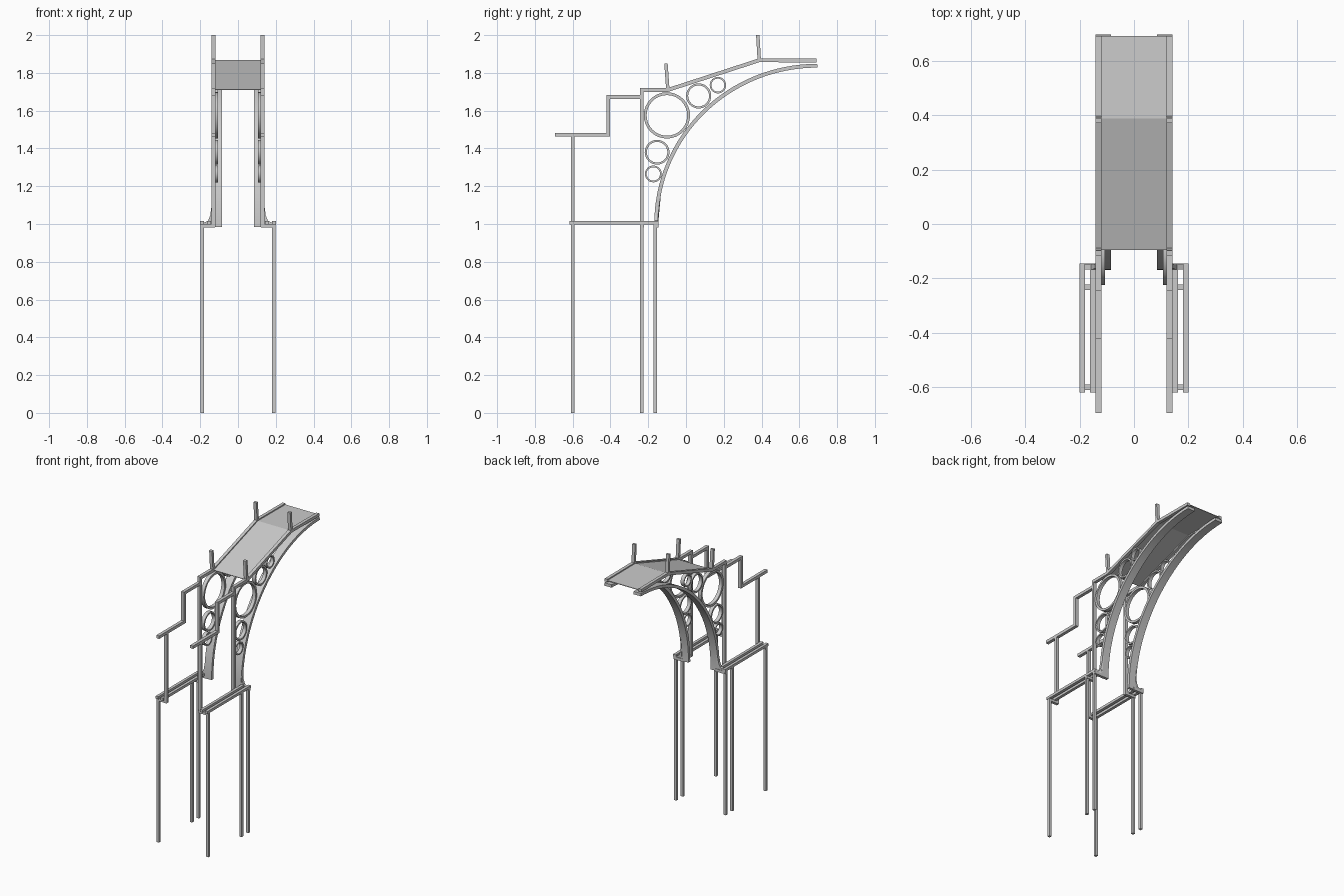
import bpy, bmesh, math
from mathutils import Vector

if "Cube" in bpy.data.objects:
    bpy.data.objects.remove(bpy.data.objects["Cube"])


def finish(bm, name, mirror=True, smooth=False):
    bmesh.ops.recalc_face_normals(bm, faces=bm.faces[:])
    me = bpy.data.meshes.new(name)
    bm.to_mesh(me)
    bm.free()
    ob = bpy.data.objects.new(name, me)
    bpy.context.collection.objects.link(ob)
    if mirror:
        ob.modifiers.new("mirror", 'MIRROR').use_mirror_merge = False
    if smooth:
        bpy.ops.object.select_all(action='DESELECT')
        ob.select_set(True)
        bpy.context.view_layer.objects.active = ob
        bpy.ops.object.shade_smooth_by_angle(angle=math.radians(30))
    return ob


def strip(name, path, t, x0, x1, closed=False, mirror=True, smooth=False):
    """Sweep a rectangle (x0..x1 wide, t thick) along a mitred path of (y, z) points."""
    pts = [Vector(p) for p in path]
    n = len(pts)
    bm = bmesh.new()
    rings = []
    for i, p in enumerate(pts):
        a = (p - pts[i - 1]).normalized() if closed or i > 0 else None
        b = (pts[(i + 1) % n] - p).normalized() if closed or i < n - 1 else None
        a, b = a or b, b or a
        d = (a + b).normalized()
        nrm = Vector((-d.y, d.x)) * (t / 2 / max(d.dot(a), 0.3))
        q, r = p + nrm, p - nrm
        rings.append([bm.verts.new(c) for c in
                      ((x0, *q), (x1, *q), (x1, *r), (x0, *r))])
    for i in range(n if closed else n - 1):
        r, s = rings[i], rings[(i + 1) % n]
        for k in range(4):
            bm.faces.new((r[k], r[(k + 1) % 4], s[(k + 1) % 4], s[k]))
    if not closed:
        bm.faces.new(rings[0])
        bm.faces.new(rings[-1])
    return finish(bm, name, mirror, smooth)


def box(name, x, y, z):
    bm = bmesh.new()
    bmesh.ops.create_cube(bm, size=1)
    for v in bm.verts:
        v.co = [(lo + hi) / 2 + c * (hi - lo) for c, (lo, hi) in zip(v.co, (x, y, z))]
    return finish(bm, name)


RAIL = (0.119, 0.141)

# Tall lower legs and cross beams that carry the upper frame
for i, y in enumerate((-0.60, -0.235, -0.162)):
    box(f"lower_leg_{i}", (0.181, 0.199), (y - 0.009, y + 0.009), (0, 1.0))
for i, y in enumerate((-0.60, -0.232, -0.155)):
    box(f"cross_beam_{i}", (0.122, 0.199), (y - 0.01, y + 0.01), (0.982, 1.001))
box("outer_base_beam", (0.18, 0.20), (-0.618, -0.145), (0.998, 1.016))
box("inner_base_beam", (0.142, 0.162), (-0.618, -0.16), (0.998, 1.016))

# Upper posts
box("front_post", RAIL, (-0.609, -0.591), (0.985, 1.475))
box("main_post", RAIL, (-0.244, -0.226), (0.985, 1.715))

# Stepped front rail and sloping top rail
strip("stepped_rail", [(-0.694, 1.473), (-0.412, 1.473), (-0.412, 1.673), (-0.235, 1.673)],
      0.02, *RAIL)
strip("top_rail", [(-0.244, 1.71), (-0.095, 1.71), (0.388, 1.867), (0.69, 1.865)], 0.02, *RAIL)

# Short uprights on the top rail
strip("near_upright", [(-0.096, 1.71), (-0.106, 1.85)], 0.018, *RAIL)
strip("far_upright", [(0.388, 1.865), (0.38, 2.0)], 0.018, *RAIL)

# Deck between the rails
strip("deck", [(-0.095, 1.71), (0.388, 1.867), (0.69, 1.865)], 0.004, -0.12, 0.12, mirror=False)

# Quarter arch
arch = [(0.695 - 0.853 * math.cos(a), 1.0 + 0.838 * math.sin(a))
        for a in (math.pi / 2 * i / 32 for i in range(33))]
arch = [(-0.158, 0.985)] + arch
strip("arch_rib", arch, 0.02, 0.085, 0.141, smooth=True)

# Curved foot of the arch, flaring out to the base beam
bm = bmesh.new()
profile = [(0.139, 1.17), (0.141, 1.09), (0.147, 1.045), (0.158, 1.018), (0.182, 1.005),
           (0.182, 0.985), (0.135, 0.985), (0.135, 1.17)]
yoff = lambda z: -0.158 + max(0, z - 1.0) ** 2 * 0.6
rear = [bm.verts.new((x, yoff(z) + 0.009, z)) for x, z in profile]
front = [bm.verts.new((x, yoff(z) - 0.009, z)) for x, z in profile]
bm.faces.new(rear)
bm.faces.new(front)
for i in range(len(profile)):
    j = (i + 1) % len(profile)
    bm.faces.new((rear[i], rear[j], front[j], front[i]))
finish(bm, "arch_foot")

# Rings filling the space between arch, post and top rail
for i, (y, z, r, t) in enumerate(((-0.101, 1.575, 0.115, 0.015), (0.067, 1.678, 0.061, 0.011),
                                  (0.169, 1.735, 0.039, 0.009), (-0.153, 1.38, 0.06, 0.011),
                                  (-0.173, 1.265, 0.04, 0.009))):
    circle = [(y + r * math.cos(k * math.pi / 16), z + r * math.sin(k * math.pi / 16))
              for k in range(32)]
    strip(f"ring_{i}", circle, t, 0.107, 0.132, closed=True, smooth=True)
